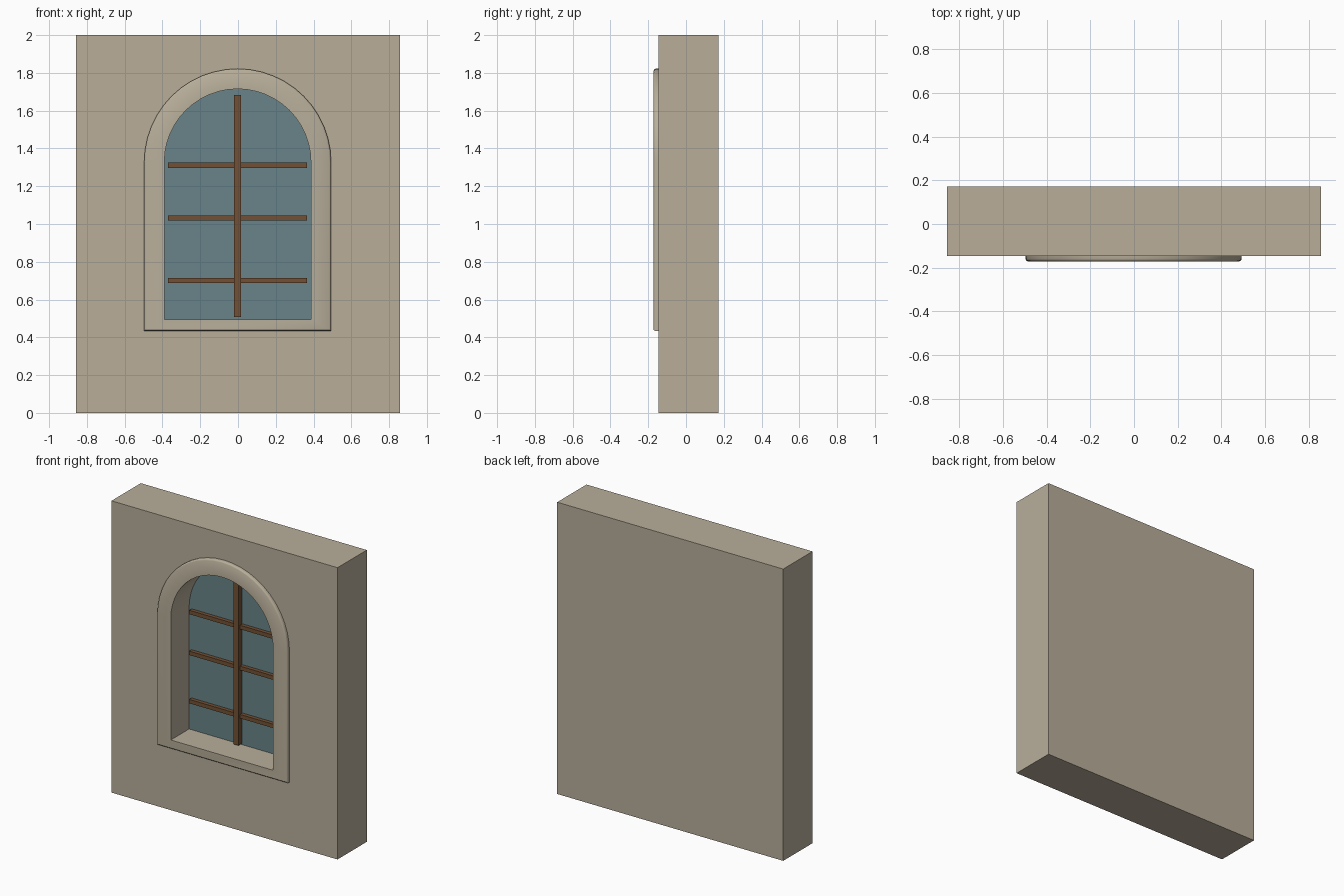
import bpy, bmesh, math

if "Cube" in bpy.data.objects:
    bpy.data.objects.remove(bpy.data.objects["Cube"])

CX = -0.002      # window centre line
SPRING = 1.327   # height where the arch begins
FRONT, BACK = -0.146, 0.171
GLASS_Y = 0.027


def material(name, rgb):
    m = bpy.data.materials.new(name)
    m.diffuse_color = (*rgb, 1)
    m.use_nodes = True
    m.node_tree.nodes["Principled BSDF"].inputs["Base Color"].default_value = m.diffuse_color
    return m


stone = material("warm_stone", (0.479, 0.423, 0.323))
blue = material("blue_grey_glass", (0.141, 0.231, 0.246))
wood = material("brown_wood", (0.171, 0.080, 0.034))


def finish(name, bm, mat):
    bmesh.ops.recalc_face_normals(bm, faces=bm.faces)
    mesh = bpy.data.meshes.new(name)
    bm.to_mesh(mesh)
    bm.free()
    mesh.materials.append(mat)
    ob = bpy.data.objects.new(name, mesh)
    bpy.context.collection.objects.link(ob)
    return ob


def box(name, x0, x1, y0, y1, z0, z1, mat):
    bm = bmesh.new()
    bmesh.ops.create_cube(bm, size=1)
    for v in bm.verts:
        v.co = ((x0 + x1) / 2 + v.co.x * (x1 - x0),
                (y0 + y1) / 2 + v.co.y * (y1 - y0),
                (z0 + z1) / 2 + v.co.z * (z1 - z0))
    return finish(name, bm, mat)


def arch(bm, r, bottom, y, n=24):
    """Ring of vertices: two bottom corners, then a half-round head."""
    pts = [(-r, bottom), (r, bottom)]
    pts += [(r * math.cos(math.pi * i / n), SPRING + r * math.sin(math.pi * i / n))
            for i in range(n + 1)]
    return [bm.verts.new((CX + x, y, z)) for x, z in pts]


def bridge(bm, a, b):
    for i in range(len(a)):
        j = (i + 1) % len(a)
        bm.faces.new((a[i], a[j], b[j], b[i]))


def arch_solid(name, r, bottom, y0, y1, mat):
    bm = bmesh.new()
    a, b = arch(bm, r, bottom, y0), arch(bm, r, bottom, y1)
    bm.faces.new(a)
    bm.faces.new(b)
    bridge(bm, a, b)
    return finish(name, bm, mat)


def smooth(ob, angle):
    bpy.ops.object.select_all(action='DESELECT')
    ob.select_set(True)
    bpy.context.view_layer.objects.active = ob
    bpy.ops.object.shade_smooth_by_angle(angle=math.radians(angle))


# Wall with an arched blind recess
wall = box("wall", -0.857, 0.857, FRONT, BACK, 0, 2, stone)
cutter = arch_solid("recess_cutter", 0.388, 0.495, -0.25, GLASS_Y + 0.005, stone)
cut = wall.modifiers.new("recess", 'BOOLEAN')
cut.operation, cut.solver, cut.object = 'DIFFERENCE', 'EXACT', cutter
bpy.context.view_layer.objects.active = wall
bpy.ops.object.modifier_apply(modifier="recess")
bpy.data.objects.remove(cutter)
smooth(wall, 25)

# Raised surround with a rounded outer edge: (radius, bottom, y)
profile = [(0.495, 0.433, FRONT + 0.004), (0.495, 0.433, -0.160), (0.4925, 0.4355, -0.167),
           (0.486, 0.440, -0.171), (0.388, 0.495, -0.171), (0.388, 0.495, FRONT)]
bm = bmesh.new()
rings = [arch(bm, *p) for p in profile]
for k in range(len(rings)):
    bridge(bm, rings[k], rings[(k + 1) % len(rings)])
smooth(finish("window_surround", bm, stone), 40)

# Glass pane
arch_solid("glass", 0.388, 0.495, GLASS_Y, GLASS_Y + 0.005, blue)

# Glazing bars
box("upright_bar", CX - 0.018, CX + 0.018, -0.018, 0.021, 0.507, 1.683, wood)
for i, z in enumerate((0.700, 1.031, 1.311)):
    box(f"cross_bar_{i + 1}", CX - 0.368, CX + 0.368, 0.0, 0.026, z - 0.0135, z + 0.0135, wood)
